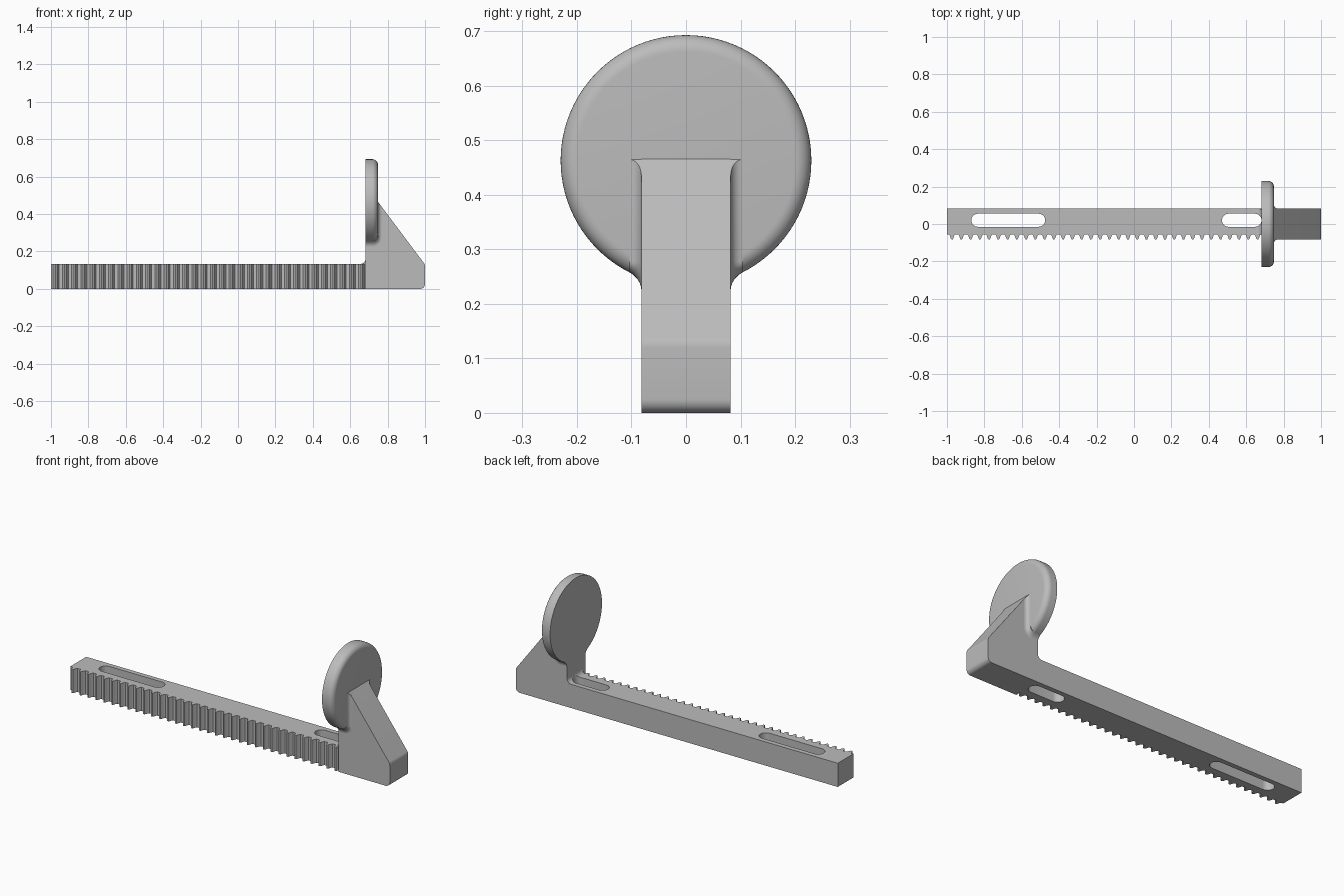
import bpy, bmesh
from math import sin, cos, pi, sqrt, radians, atan2
from mathutils import Vector

if "Cube" in bpy.data.objects:
    bpy.data.objects.remove(bpy.data.objects["Cube"])

GREY = (0.5, 0.5, 0.5, 1)
grey = bpy.data.materials.new("plain grey")
grey.use_nodes = True
grey.diffuse_color = GREY
grey.node_tree.nodes["Principled BSDF"].inputs["Base Color"].default_value = GREY

HALF = 0.082      # half width of arm and bar
BAR_TOP = 0.133
DISC_X0, DISC_X1 = 0.683, 0.748
DISC_Z, DISC_R, DISC_EDGE = 0.463, 0.23, 0.03
ROOT = -0.057     # bottom of the tooth gaps


def finish(name, bm):
    bmesh.ops.recalc_face_normals(bm, faces=bm.faces)
    mesh = bpy.data.meshes.new(name)
    bm.to_mesh(mesh)
    bm.free()
    mesh.materials.append(grey)
    obj = bpy.data.objects.new(name, mesh)
    bpy.context.collection.objects.link(obj)
    return obj


def smooth(obj):
    bpy.ops.object.select_all(action='DESELECT')
    obj.select_set(True)
    bpy.context.view_layer.objects.active = obj
    bpy.ops.object.shade_smooth_by_angle(angle=radians(32))


def arc(cx, cy, r, start, end, n=8):
    angles = [radians(start + (end - start) * i / n) for i in range(n + 1)]
    return [(cx + r * cos(a), cy + r * sin(a)) for a in angles]


def extrude(name, points, axis, low, high):
    """Prism from a closed outline: axis 'z' takes (x, y), axis 'y' takes (x, z)."""
    place = (lambda p, d: (p[0], p[1], d)) if axis == 'z' else (lambda p, d: (p[0], d, p[1]))
    bm = bmesh.new()
    a = [bm.verts.new(place(p, low)) for p in points]
    b = [bm.verts.new(place(p, high)) for p in points]
    bm.faces.new(a)
    bm.faces.new(b)
    for i in range(len(a)):
        j = (i + 1) % len(a)
        bm.faces.new((a[i], a[j], b[j], b[i]))
    return finish(name, bm)


def cut(obj, cutter):
    mod = obj.modifiers.new("slot", 'BOOLEAN')
    mod.operation = 'DIFFERENCE'
    mod.solver = 'EXACT'
    mod.object = cutter
    bpy.context.view_layer.objects.active = obj
    bpy.ops.object.modifier_apply(modifier=mod.name)


# Toothed bar, with rounded tooth tips and gaps
TEETH = 34
pitch = (DISC_X0 + 1) / TEETH
tooth = [(0.0, 0.0), (0.22, 0.0), (0.3, 0.15), (0.4, 0.75), (0.47, 1.0),
         (0.63, 1.0), (0.7, 0.75), (0.8, 0.15), (0.88, 0.0)]
outline = [(-1 + (i + u) * pitch, ROOT - v * (HALF + ROOT))
           for i in range(TEETH) for u, v in tooth]
outline += [(DISC_X0, ROOT), (DISC_X0, HALF), (-1, HALF)]
bar = extrude("toothed_bar", outline, 'z', 0, BAR_TOP)

# Fillet where the bar meets the upright
R = 0.03
corner = arc(DISC_X0 - R, BAR_TOP + R, R, -90, 0)
corner += [(DISC_X0 + 0.01, BAR_TOP + R), (DISC_X0 + 0.01, BAR_TOP - 0.01),
           (DISC_X0 - R, BAR_TOP - 0.01)]
corner_fillet = extrude("corner_fillet", corner, 'y', ROOT, HALF - 0.0005)

# Two long slots through the bar
for x0, x1 in ((-0.87, -0.475), (0.47, 0.682)):
    r, y = 0.035, 0.02
    slot = arc(x0 + r, y, r, 90, 270, 14) + arc(x1 - r, y, r, -90, 90, 14)
    cutter = extrude("slot_cutter", slot, 'z', -0.1, 0.3)
    cutter.hide_render = True
    cut(bar, cutter)
    if x1 > 0:
        cut(corner_fillet, cutter)
    bpy.data.objects.remove(cutter)
smooth(bar)
smooth(corner_fillet)

# Upright arm with sloping back
side = [(DISC_X0, 0)]
side += arc(0.975, 0.025, 0.025, -90, 0)
side += arc(0.97, 0.12, 0.03, 0, 36.9, 5)
side += [(DISC_X1, 0.466), (DISC_X0, 0.466)]
smooth(extrude("sloping_arm", side, 'y', -HALF, HALF))

# Round disc with one softened rim
bm = bmesh.new()
SEG = 96
profile = [(DISC_X0, DISC_R)] + [
    (x, r) for x, r in reversed(arc(DISC_X1 - DISC_EDGE, DISC_R - DISC_EDGE, DISC_EDGE, 0, 90))]
rings = [[bm.verts.new((x, r * cos(2 * pi * i / SEG), DISC_Z + r * sin(2 * pi * i / SEG)))
          for i in range(SEG)] for x, r in profile]
for a, b in zip(rings, rings[1:]):
    for i in range(SEG):
        j = (i + 1) % SEG
        bm.faces.new((a[i], a[j], b[j], b[i]))
bm.faces.new(rings[0])
bm.faces.new(rings[-1])
smooth(finish("round_disc", bm))


# Concave fillets blending the disc into both sides of the arm
def rim_drop(y):
    return sqrt(DISC_R ** 2 - y * y)


F = 0.022
low = DISC_Z - rim_drop(HALF)
path = [(DISC_X0, low, 0, -1)]
for x, z in arc(DISC_X1 - DISC_EDGE, low + DISC_EDGE, DISC_EDGE, -90, 0):
    path.append((x, z, (x - DISC_X1 + DISC_EDGE) / DISC_EDGE, (z - low - DISC_EDGE) / DISC_EDGE))
path.append((DISC_X1, 0.5, 1, 0))
section = [(F - F * sin(t), HALF + F - F * cos(t)) for t in [pi / 2 * i / 8 for i in range(9)]]
section += [(-0.01, HALF + F), (-0.01, HALF - 0.01), (F, HALF - 0.01)]
for label, s in (("left", 1), ("right", -1)):
    bm = bmesh.new()
    loops = []
    for x, z, nx, nz in path:
        loops.append([bm.verts.new((x + n * nx, s * y,
                                    z + n * nz - nz * (rim_drop(HALF) - rim_drop(y))))
                      for n, y in section])
    for a, b in zip(loops, loops[1:]):
        for i in range(len(section)):
            j = (i + 1) % len(section)
            bm.faces.new((a[i], a[j], b[j], b[i]))
    bm.faces.new(loops[0])
    bm.faces.new(loops[-1])
    # Trim along the slope of the arm
    trim = bmesh.ops.bisect_plane(bm, geom=bm.verts[:] + bm.edges[:] + bm.faces[:],
                                  plane_co=Vector((DISC_X1, 0, 0.465)),
                                  plane_no=Vector((0.8, 0, 0.6)), clear_outer=True)
    bmesh.ops.holes_fill(bm, edges=[e for e in bm.edges if e.is_boundary])
    smooth(finish(label + "_disc_fillet", bm))
